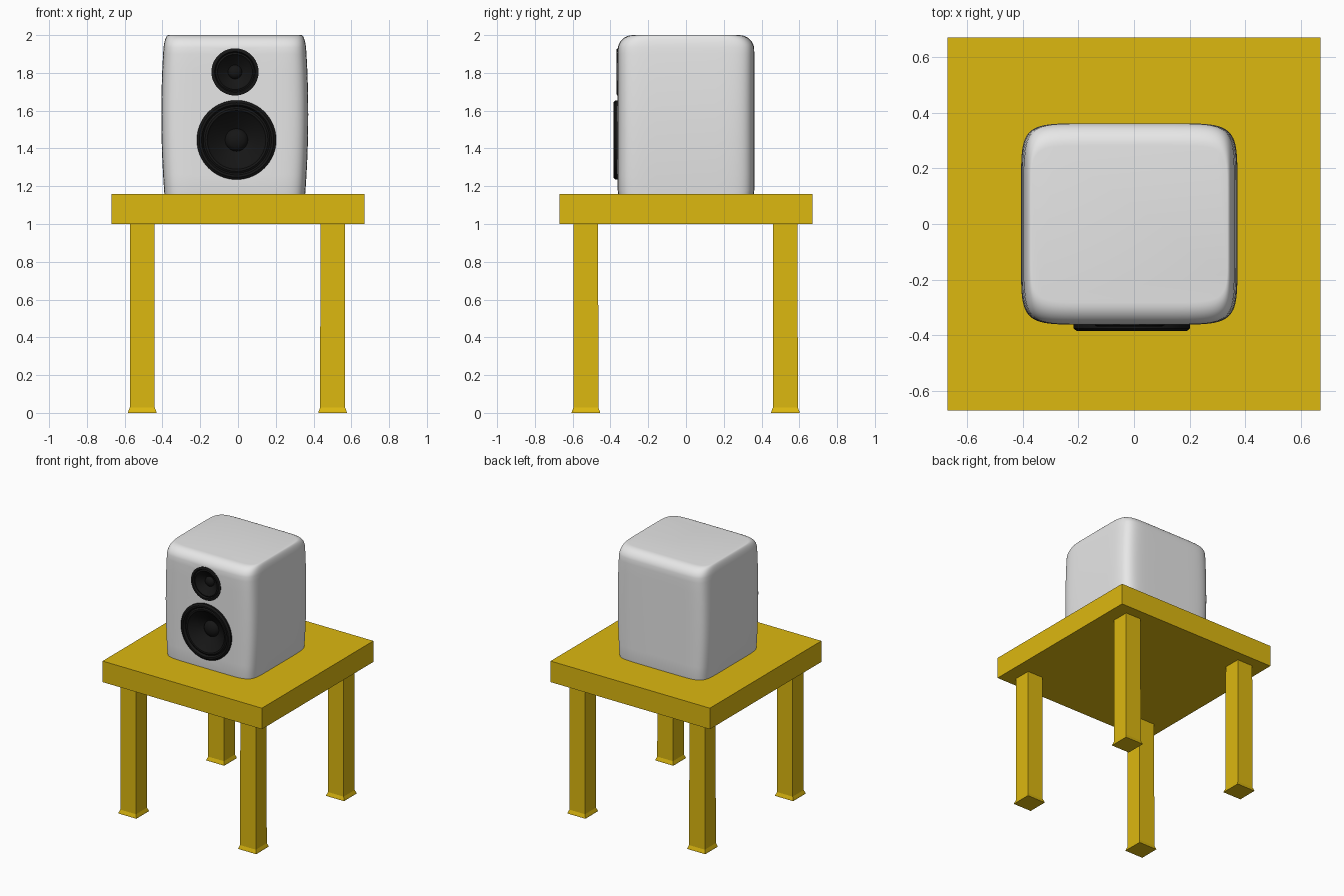
import bpy, bmesh, math

if "Cube" in bpy.data.objects:
    bpy.data.objects.remove(bpy.data.objects["Cube"])


def material(name, rgb):
    m = bpy.data.materials.new(name)
    m.diffuse_color = (*rgb, 1)
    m.use_nodes = True
    m.node_tree.nodes["Principled BSDF"].inputs["Base Color"].default_value = m.diffuse_color
    return m


YELLOW = material("mustard_yellow", (0.72, 0.48, 0.005))
WHITE = material("cabinet_white", (0.80, 0.80, 0.80))
BLACK = material("driver_black", (0.008, 0.008, 0.008))


def finish(name, bm, mat, smooth=None):
    bmesh.ops.recalc_face_normals(bm, faces=bm.faces[:])
    me = bpy.data.meshes.new(name)
    bm.to_mesh(me)
    bm.free()
    ob = bpy.data.objects.new(name, me)
    bpy.context.collection.objects.link(ob)
    me.materials.append(mat)
    if smooth:
        shade(ob, smooth)
    return ob


def shade(ob, degrees):
    bpy.ops.object.select_all(action='DESELECT')
    ob.select_set(True)
    bpy.context.view_layer.objects.active = ob
    bpy.ops.object.shade_smooth_by_angle(angle=math.radians(degrees))


def loft(rings, name, mat, smooth=None):
    """Skin a stack of equal-length point rings and cap both ends."""
    bm = bmesh.new()
    vs = [[bm.verts.new(p) for p in ring] for ring in rings]
    n = len(vs[0])
    for a, b in zip(vs, vs[1:]):
        for i in range(n):
            j = (i + 1) % n
            bm.faces.new((a[i], a[j], b[j], b[i]))
    bm.faces.new(vs[0])
    bm.faces.new(vs[-1])
    return finish(name, bm, mat, smooth)


def square(cx, cy, h, z):
    return [(cx + sx * h, cy + sy * h, z) for sx, sy in ((-1, -1), (1, -1), (1, 1), (-1, 1))]


def lathe(name, cx, cz, profile, mat, smooth=35, n=64):
    """Turn (radius, y) points about an axis along y."""
    rings = [[(cx + r * math.cos(2 * math.pi * i / n), y, cz + r * math.sin(2 * math.pi * i / n))
              for i in range(n)] for r, y in profile]
    return loft(rings, name, mat, smooth)


# Table top and four legs with flared feet
loft([square(0, 0, 0.67, 1.0), square(0, 0, 0.67, 1.16)], "table_top", YELLOW)
for sx, side in ((-1, "left"), (1, "right")):
    for sy, end in ((-1, "front"), (1, "back")):
        cx, cy = sx * 0.504 - 0.003, sy * 0.528 - 0.002
        loft([square(cx, cy, h, z) for h, z in
              ((0.076, 0), (0.074, 0.008), (0.066, 0.028), (0.065, 1.0))],
             f"{end}_{side}_leg", YELLOW)

# Speaker cabinet: bulged, soft-cornered plan stacked upward
CX = -0.017


def plan(hx, hy, z, n=96, p=2 / 8):
    pts = []
    for i in range(n):
        t = 2 * math.pi * (i + 0.5) / n
        c, s = math.cos(t), math.sin(t)
        pts.append((CX + hx * math.copysign(abs(c) ** p, c),
                    hy * math.copysign(abs(s) ** p, s), z))
    return pts


levels = [(1.13, 0, 0.008)] + [(1.18 + 0.08 * i, 0, 0) for i in range(10)]
for k in range(1, 9):  # rounded top edge
    a = math.pi / 2 * k / 8
    levels.append((1.92 + 0.08 * math.sin(a), 0.02 * (1 - math.cos(a)), 0.08 * (1 - math.cos(a))))
cabinet = loft([plan(0.389 - 0.016 * ((z - 1.58) / 0.42) ** 2 - ix, 0.362 - iy, z)
                for z, ix, iy in levels], "speaker_cabinet", WHITE)

# Drivers recessed into the cabinet: name, centre, profile
drivers = (
    ("woofer", -0.008, 1.445,
     [(0.205, -0.29), (0.21, -0.355), (0.21, -0.375), (0.197, -0.385), (0.185, -0.385),
      (0.176, -0.368), (0.166, -0.375), (0.155, -0.374), (0.146, -0.362), (0.06, -0.305),
      (0.055, -0.318), (0.04, -0.33), (0.02, -0.337), (0.004, -0.339)]),
    ("tweeter", -0.016, 1.805,
     [(0.122, -0.29), (0.125, -0.355), (0.125, -0.364), (0.118, -0.368), (0.108, -0.368),
      (0.102, -0.356), (0.093, -0.36), (0.085, -0.35), (0.037, -0.315),
      (0.033, -0.325), (0.02, -0.334), (0.003, -0.337)]),
)
for name, cx, cz, profile in drivers:
    r = profile[1][0]
    cutter = lathe(name + "_cutter", cx, cz, [(r - 0.004, -0.6), (r - 0.004, -0.295)], WHITE, None)
    mod = cabinet.modifiers.new(name + "_hole", 'BOOLEAN')
    mod.operation, mod.object, mod.solver = 'DIFFERENCE', cutter, 'EXACT'
    bpy.context.view_layer.objects.active = cabinet
    bpy.ops.object.modifier_apply(modifier=mod.name)
    bpy.data.objects.remove(cutter)
    lathe(name, cx, cz, profile, BLACK)
shade(cabinet, 40)
